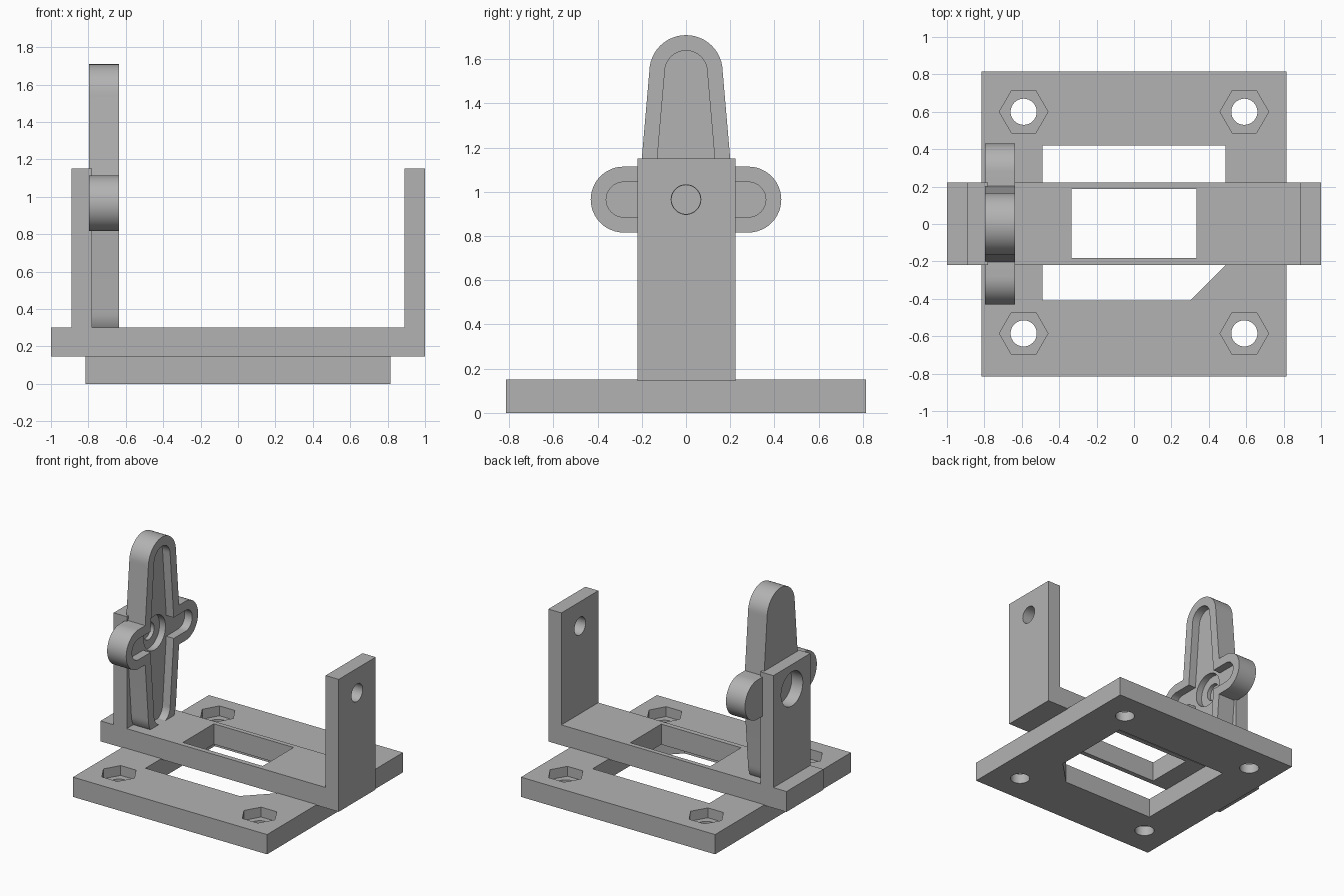
import bpy, bmesh, math
from mathutils import Vector

cube = bpy.data.objects.get("Cube")
if cube:
    bpy.data.objects.remove(cube, do_unlink=True)

grey = bpy.data.materials.new("plain_grey")
grey.use_nodes = True
colour = (0.45, 0.45, 0.45, 1)
grey.diffuse_color = colour
grey.node_tree.nodes["Principled BSDF"].inputs["Base Color"].default_value = colour


def prism(name, points, low, high, axis="z"):
    """Extrude an outline: (x, y) along z, or (y, z) along x."""
    bm = bmesh.new()
    place = (lambda a, b, h: (a, b, h)) if axis == "z" else (lambda a, b, h: (h, a, b))
    face = bm.faces.new([bm.verts.new(place(a, b, low)) for a, b in points])
    ext = bmesh.ops.extrude_face_region(bm, geom=[face])
    verts = [g for g in ext["geom"] if isinstance(g, bmesh.types.BMVert)]
    bmesh.ops.translate(bm, verts=verts, vec=Vector(place(0, 0, high - low)))
    bmesh.ops.recalc_face_normals(bm, faces=bm.faces)
    mesh = bpy.data.meshes.new(name)
    bm.to_mesh(mesh)
    bm.free()
    mesh.materials.append(grey)
    obj = bpy.data.objects.new(name, mesh)
    bpy.context.collection.objects.link(obj)
    return obj


def rect(a0, a1, b0, b1):
    return [(a0, b0), (a1, b0), (a1, b1), (a0, b1)]


def ring(a, b, r, sides=48):
    return [(a + r * math.cos(math.tau * i / sides), b + r * math.sin(math.tau * i / sides))
            for i in range(sides)]


def arc(a, b, r, start, steps=24):
    return [(a + r * math.cos(start + math.pi * i / steps),
             b + r * math.sin(start + math.pi * i / steps)) for i in range(steps + 1)]


def combine(obj, others, operation):
    for other in others:
        mod = obj.modifiers.new("join", "BOOLEAN")
        mod.operation, mod.solver, mod.object = operation, "EXACT", other
        bpy.context.view_layer.update()
        result = bpy.data.meshes.new_from_object(
            obj.evaluated_get(bpy.context.evaluated_depsgraph_get()))
        obj.modifiers.clear()
        obj.data = result
        bpy.data.objects.remove(other, do_unlink=True)


def smooth(obj):
    bpy.ops.object.select_all(action="DESELECT")
    obj.select_set(True)
    bpy.context.view_layer.objects.active = obj
    bpy.ops.object.shade_smooth_by_angle(angle=math.radians(30))


# Base plate with a chamfered opening and four bolt holes with nut pockets
plate = prism("base_plate", rect(-0.815, 0.815, -0.815, 0.815), 0, 0.15)
cuts = [prism("opening", [(-0.49, -0.41), (0.3, -0.41), (0.49, -0.22),
                          (0.49, 0.42), (-0.49, 0.42)], -0.1, 0.3)]
for x in (-0.59, 0.59):
    for y in (-0.585, 0.6):
        cuts.append(prism("bolt_hole", ring(x, y, 0.07, 32), -0.1, 0.3))
        cuts.append(prism("nut_pocket", ring(x, y, 0.13, 6), 0.075, 0.3))
combine(plate, cuts, "DIFFERENCE")
smooth(plate)

# Cross bar with a rectangular window
bar = prism("cross_bar", rect(-1, 1, -0.22, 0.223), 0.145, 0.3)
combine(bar, [prism("window", rect(-0.335, 0.335, -0.182, 0.188), 0, 0.5)], "DIFFERENCE")

# Upright walls with pivot holes
HUB = 0.965
for name, x0, x1, r in (("left_wall", 0.89, 1.0, 0.067), ("right_wall", -0.89, -0.78, 0.13)):
    wall = prism(name, rect(-0.22, 0.223, 0.29, 1.15), x0, x1, "x")
    combine(wall, [prism("pivot_hole", ring(0, HUB, r), x0 - 0.1, x1 + 0.1, "x")], "DIFFERENCE")
    smooth(wall)


# Cross-shaped lever: outer shape, then the same shape smaller as a recess
def cross(wide, tip, arm, x0, x1):
    reach = 0.578
    top = arc(0, HUB + reach, tip, 0)
    bottom = arc(0, HUB - reach, tip, math.pi)
    long_arm = prism("lever", [(wide, HUB)] + top + [(-wide, HUB)] + bottom, x0, x1, "x")
    side = arc(0.282, HUB, arm, -math.pi / 2) + arc(-0.282, HUB, arm, math.pi / 2)
    combine(long_arm, [prism("side_arms", side, x0, x1, "x")], "UNION")
    return long_arm


lever = cross(0.216, 0.166, 0.149, -0.797, -0.637)
combine(lever, [
    cross(0.146, 0.096, 0.079, -0.7, -0.5),
    prism("hub_recess", ring(0, HUB, 0.13), -0.75, -0.5, "x"),
    prism("hub_centre", ring(0, HUB, 0.065), -0.78, -0.5, "x"),
    prism("foot_trim", rect(-0.5, 0.5, 0, 0.29), -1, 0, "x"),
], "DIFFERENCE")
smooth(lever)
